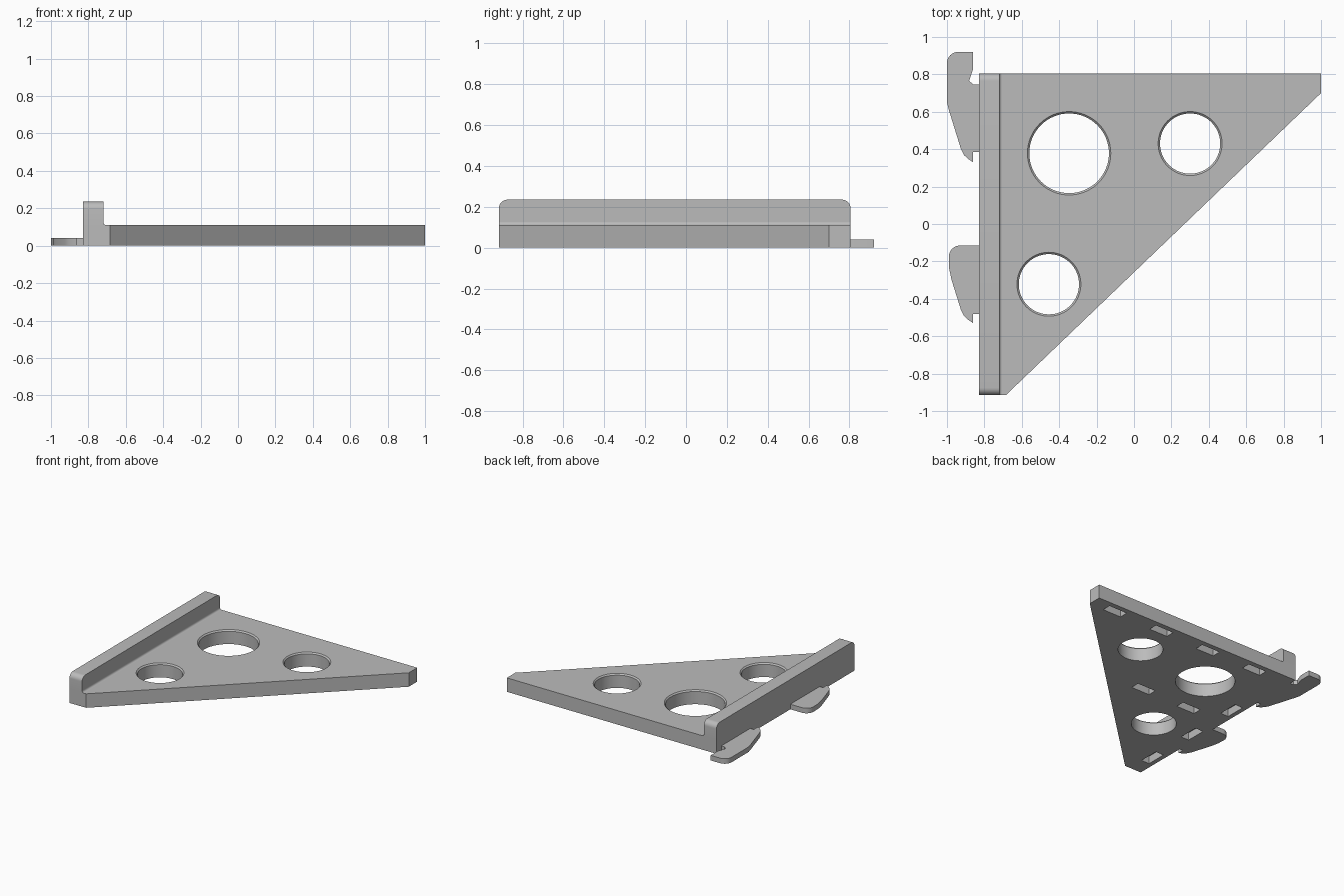
import bpy, bmesh, math
from mathutils import Matrix, Vector

cube = bpy.data.objects.get("Cube")
if cube:
    bpy.data.objects.remove(cube, do_unlink=True)

grey = bpy.data.materials.new("plain grey")
grey.use_nodes = True
GREY = (0.5, 0.5, 0.5, 1)
grey.diffuse_color = GREY
grey.node_tree.nodes["Principled BSDF"].inputs["Base Color"].default_value = GREY

PLATE_Z, FLANGE_Z, HOOK_Z = 0.11, 0.235, 0.04
LEFT, INNER, BACK, FRONT = -0.83, -0.72, 0.805, -0.915


def make_object(name, bm):
    bmesh.ops.recalc_face_normals(bm, faces=bm.faces)
    mesh = bpy.data.meshes.new(name)
    bm.to_mesh(mesh)
    bm.free()
    mesh.materials.append(grey)
    obj = bpy.data.objects.new(name, mesh)
    bpy.context.collection.objects.link(obj)
    return obj


def extrude(name, points, offset):
    """Closed outline of 3D points, pushed along offset."""
    bm = bmesh.new()
    face = bm.faces.new([bm.verts.new(p) for p in points])
    out = bmesh.ops.extrude_face_region(bm, geom=[face])
    moved = [v for v in out["geom"] if isinstance(v, bmesh.types.BMVert)]
    bmesh.ops.translate(bm, verts=moved, vec=offset)
    return make_object(name, bm)


def arc(cx, cy, r, start, end, steps=8):
    angles = [math.radians(start + (end - start) * i / steps) for i in range(steps + 1)]
    return [(cx + r * math.cos(a), cy + r * math.sin(a)) for a in angles]


def cut(target, cutter):
    cutter.hide_render = True
    mod = target.modifiers.new("cut", "BOOLEAN")
    mod.operation, mod.solver, mod.object = "DIFFERENCE", "EXACT", cutter
    bpy.context.view_layer.objects.active = target
    bpy.ops.object.modifier_apply(modifier=mod.name)
    bpy.data.objects.remove(cutter, do_unlink=True)


def hole_cutter(x, y, r, chamfer=0.01):
    """Straight bore that flares slightly at the upper rim."""
    bm = bmesh.new()
    rings = [(r, -0.1), (r, PLATE_Z - chamfer), (r + 3 * chamfer, PLATE_Z + 2 * chamfer)]
    verts = [bm.verts.new((x + rad, y, z)) for rad, z in rings]
    edges = [bm.edges.new(pair) for pair in zip(verts, verts[1:])]
    bmesh.ops.spin(bm, geom=verts + edges, cent=(x, y, 0), axis=(0, 0, 1),
                   angle=math.tau, steps=64)
    bmesh.ops.remove_doubles(bm, verts=bm.verts, dist=0.0001)
    bmesh.ops.holes_fill(bm, edges=bm.edges)
    return make_object("hole_cutter", bm)


def slot_cutter(x, y, sx, sy, depth=0.06):
    bm = bmesh.new()
    place = Matrix.Translation((x, y, 0)) @ Matrix.Diagonal((sx, sy, 2 * depth, 1))
    bmesh.ops.create_cube(bm, size=1, matrix=place)
    return make_object("slot_cutter", bm)


# Triangular plate with clipped tips
outline = [(LEFT, FRONT), (-0.685, FRONT), (1, 0.7), (1, BACK), (LEFT, BACK)]
plate = extrude("plate", [(x, y, 0) for x, y in outline], (0, 0, PLATE_Z))

# Round lightening holes
for x, y, r in [(-0.347, 0.378, 0.213), (0.3, 0.43, 0.161), (-0.455, -0.322, 0.161)]:
    cut(plate, hole_cutter(x, y, r))

# Shallow slots in the underside: along the back, along the flange, and inside
LONG, SHORT = 0.16, 0.07
for i in range(4):
    cut(plate, slot_cutter(0.79 - 0.433 * i, 0.73, LONG, SHORT))
for i in range(3):
    cut(plate, slot_cutter(-0.76, 0.18 - 0.44 * i, SHORT, LONG))
for x in (-0.5, -0.08):
    cut(plate, slot_cutter(x, 0.01, LONG, SHORT))

# Upright flange with rounded upper ends
R = 0.04
side = [(FRONT, PLATE_Z), (BACK, PLATE_Z)]
side += arc(BACK - R, FLANGE_Z - R, R, 0, 90) + arc(FRONT + R, FLANGE_Z - R, R, 90, 180)
flange = extrude("flange", [(LEFT, y, z) for y, z in side], (INNER - LEFT, 0, 0))

# Small fillet where the flange meets the plate
F = 0.015
corner = [(INNER, PLATE_Z)] + arc(INNER + F, PLATE_Z + F, F, 180, 270, 5)
fillet = extrude("flange_fillet", [(x, FRONT, z) for x, z in corner], (0, BACK - FRONT, 0))

# Flat hooks on the outer side of the flange
back_outline = arc(-0.94, 0.86, 0.06, 180, 90) + [
    (-0.86, 0.92), (-0.86, 0.83), (-0.882, 0.765), (-0.86, 0.747), (LEFT, 0.745),
    (LEFT, 0.385), (-0.86, 0.385), (-0.86, 0.33), (-0.89, 0.35), (-0.91, 0.37),
    (-0.925, 0.4), (-0.99, 0.61), (-1, 0.65)]
front_outline = arc(-0.93, -0.175, 0.06, 180, 90) + [
    (LEFT, -0.115), (LEFT, -0.48), (-0.86, -0.48), (-0.86, -0.53), (-0.89, -0.51),
    (-0.91, -0.49), (-0.925, -0.46), (-0.975, -0.3), (-0.988, -0.24)]
hooks = [extrude(name, [(x, y, 0) for x, y in points], (0, 0, HOOK_Z))
         for name, points in (("back_hook", back_outline), ("front_hook", front_outline))]

# Smooth the round surfaces, keep the corners crisp
bpy.ops.object.select_all(action="DESELECT")
for obj in [plate, flange, fillet] + hooks:
    obj.select_set(True)
bpy.context.view_layer.objects.active = plate
bpy.ops.object.shade_smooth_by_angle(angle=math.radians(30))
